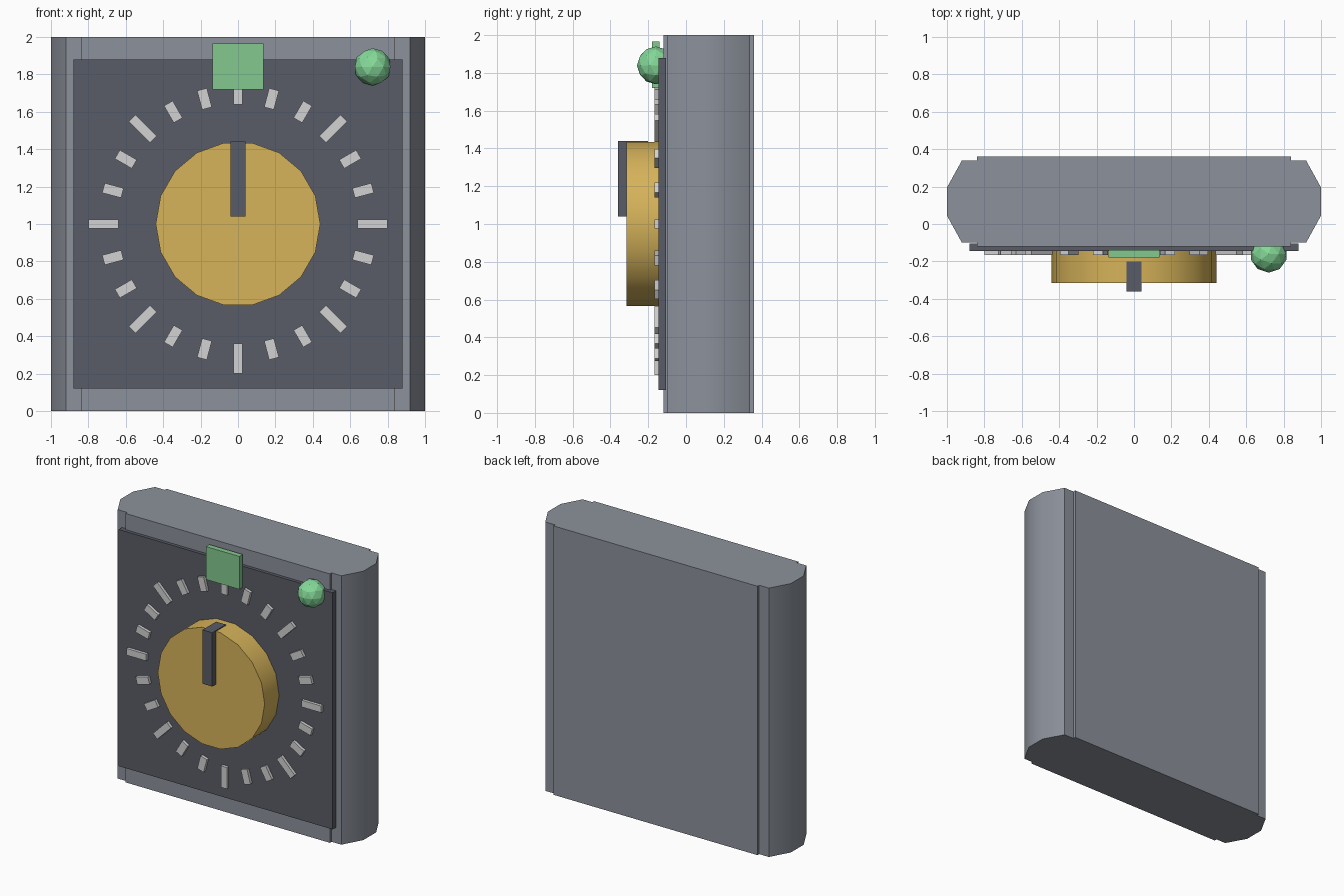
import bpy, math
from mathutils import Matrix, Vector

cube = bpy.data.objects.get("Cube")
if cube:
    bpy.data.objects.remove(cube, do_unlink=True)


def material(name, srgb):
    col = [(c / 255 / 12.92) if c < 11 else ((c / 255 + 0.055) / 1.055) ** 2.4 for c in srgb] + [1]
    m = bpy.data.materials.new(name)
    m.use_nodes = True
    m.diffuse_color = col
    m.node_tree.nodes["Principled BSDF"].inputs["Base Color"].default_value = col
    return m


GREY = material("case grey", (140, 145, 155))
DARK = material("dark panel", (89, 92, 103))
GOLD = material("brass", (214, 179, 90))
LIGHT = material("tick grey", (210, 210, 210))
GREEN = material("marker green", (133, 200, 143))
LAMP = material("lamp green", (133, 217, 153))


def finish(obj, name, mat, smooth=False):
    obj.name = name
    obj.data.materials.append(mat)
    if smooth:
        bpy.ops.object.shade_smooth_by_angle(angle=math.radians(40))
    return obj


def box(name, mat, x, y, z, turn=0.0):
    """Box from (min, max) ranges, turned about the dial axis."""
    bpy.ops.mesh.primitive_cube_add(size=1)
    obj = bpy.context.object
    mid = Vector([(a + b) / 2 for a, b in (x, y, z)])
    size = Matrix.Diagonal([b - a for a, b in (x, y, z)] + [1])
    hub = Matrix.Translation((0, 0, 1))
    obj.data.transform(hub @ Matrix.Rotation(turn, 4, 'Y') @ hub.inverted()
                       @ Matrix.Translation(mid) @ size)
    return finish(obj, name, mat)


# Case: flat core with a rounded cheek on each side
box("case_core", GREY, (-0.84, 0.84), (-0.12, 0.36), (0, 2))
profile = [(0.8, -0.1), (0.92, -0.1), (1, 0.045), (1, 0.195), (0.92, 0.34), (0.8, 0.34)]
for side, label in ((1, "left"), (-1, "right")):
    pts = profile[::side]
    n = len(pts)
    verts = [(side * x, y, z) for z in (0, 2) for x, y in pts]
    faces = [list(range(n))[::-1], list(range(n, 2 * n))]
    faces += [(i, (i + 1) % n, (i + 1) % n + n, i + n) for i in range(n)]
    mesh = bpy.data.meshes.new("cheek")
    mesh.from_pydata(verts, [], faces)
    obj = bpy.data.objects.new("cheek", mesh)
    bpy.context.collection.objects.link(obj)
    bpy.ops.object.select_all(action='DESELECT')
    bpy.context.view_layer.objects.active = obj
    obj.select_set(True)
    finish(obj, label + "_cheek", GREY, True)

# Dial plate
box("dial_plate", DARK, (-0.88, 0.88), (-0.145, -0.105), (0.12, 1.88))

# Ticks around the dial, every third one long
for i in range(24):
    outer = 1.8 if i % 3 == 0 else 1.745
    half = 0.025 if i % 3 == 0 else 0.027
    box(f"tick_{i:02d}", LIGHT, (-half, half), (-0.167, -0.14), (1.64, outer), i * math.tau / 24)

# Knob and pointer
bpy.ops.mesh.primitive_cylinder_add(vertices=18, radius=0.44, depth=0.195)
knob = bpy.context.object
knob.data.transform(Matrix.Translation((0, -0.2175, 1)) @ Matrix.Rotation(math.pi / 2, 4, 'X')
                    @ Matrix.Rotation(math.pi / 2, 4, 'Z'))
finish(knob, "knob", GOLD, True)
box("pointer", DARK, (-0.04, 0.04), (-0.36, -0.2), (1.04, 1.44))

# Marker tab at the top and round lamp in the corner
box("marker_tab", GREEN, (-0.137, 0.137), (-0.18, -0.14), (1.72, 1.965))
bpy.ops.mesh.primitive_ico_sphere_add(subdivisions=2, radius=0.1, location=(0.72, -0.16, 1.84))
finish(bpy.context.object, "lamp", LAMP)
